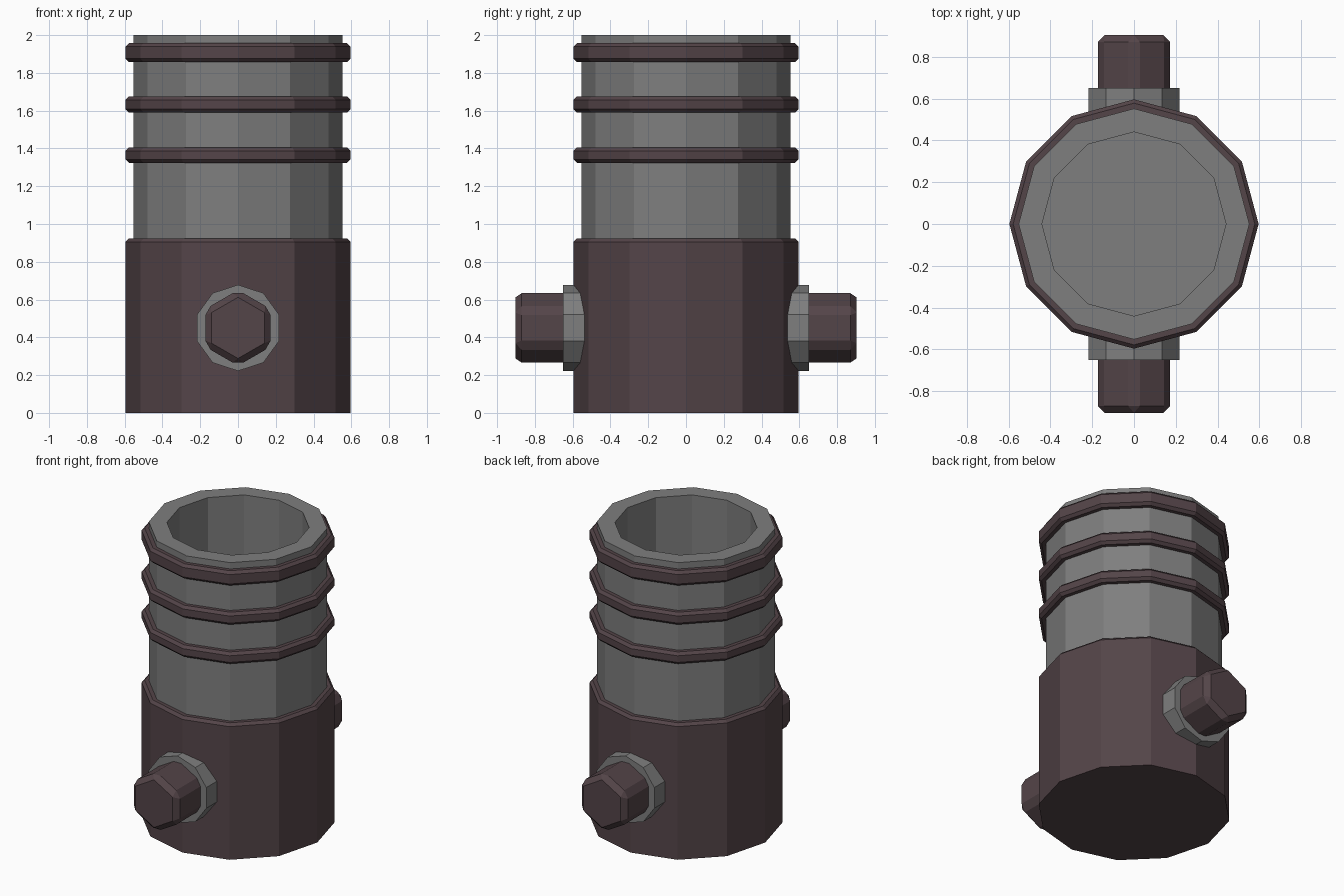
import bpy, bmesh, math
from mathutils import Matrix

if "Cube" in bpy.data.objects:
    bpy.data.objects.remove(bpy.data.objects["Cube"])


def material(name, color):
    m = bpy.data.materials.new(name)
    m.diffuse_color = (*color, 1)
    m.use_nodes = True
    m.node_tree.nodes["Principled BSDF"].inputs["Base Color"].default_value = m.diffuse_color
    return m


GREY = material("grey metal", (0.21, 0.21, 0.21))
BROWN = material("dark brown metal", (0.088, 0.058, 0.065))


def finish(name, bm, mat):
    bmesh.ops.recalc_face_normals(bm, faces=bm.faces)
    me = bpy.data.meshes.new(name)
    bm.to_mesh(me)
    bm.free()
    me.materials.append(mat)
    ob = bpy.data.objects.new(name, me)
    bpy.context.collection.objects.link(ob)
    return ob


def lathe(name, profile, mat, closed=False, sides=12):
    """Revolve (radius, z) points about z; open profiles get end caps."""
    bm = bmesh.new()
    rings = [[bm.verts.new((r * math.cos(2 * math.pi * i / sides),
                            r * math.sin(2 * math.pi * i / sides), z))
              for i in range(sides)] for r, z in profile]
    pairs = list(zip(rings, rings[1:]))
    if closed:
        pairs.append((rings[-1], rings[0]))
    else:
        bm.faces.new(rings[0])
        bm.faces.new(rings[-1])
    for a, b in pairs:
        for i in range(sides):
            j = (i + 1) % sides
            bm.faces.new((a[i], a[j], b[j], b[i]))
    return finish(name, bm, mat)


def side_rod(name, sides, radius, y0, y1, side, mat, bevel=0):
    """Prism along y at trunnion height, with a corner pointing up."""
    bm = bmesh.new()
    bmesh.ops.create_cone(bm, cap_ends=True, segments=sides, radius1=radius,
                          radius2=radius, depth=y1 - y0)
    top = max(bm.verts, key=lambda v: round(v.co.y, 4)).co
    turn = math.pi / 2 - math.atan2(top.y, top.x)
    rot = Matrix.Rotation(math.pi / 2, 4, 'X') @ Matrix.Rotation(turn, 4, 'Z')
    place = Matrix.Translation((0, side * (y0 + y1) / 2, 0.45))
    bmesh.ops.transform(bm, matrix=place @ rot, verts=bm.verts)
    if bevel:
        bmesh.ops.bevel(bm, geom=bm.edges[:], offset=bevel, segments=1,
                        affect='EDGES', profile=0.5)
    return finish(name, bm, mat)


R, TUBE, BORE, C = 0.596, 0.552, 0.44, 0.018

# Heavy base with a chamfered upper rim
lathe("base", [(R, 0), (R, 0.923 - C), (R - C, 0.923), (0.5, 0.923)], BROWN)

# Hollow barrel with a floor
lathe("barrel", [(TUBE, 0.85), (TUBE, 2), (BORE, 2), (BORE, 0.93)], GREY)

# Three chamfered bands
for n, (lo, hi) in enumerate([(1.324, 1.405), (1.591, 1.675), (1.857, 1.957)]):
    lathe(f"band_{n + 1}", [(0.53, lo), (R - C, lo), (R, lo + C), (R, hi - C),
                            (R - C, hi), (0.53, hi)], BROWN, closed=True)

# Collars and bevelled hexagonal pins on front and back
for label, s in (("front", -1), ("back", 1)):
    side_rod(f"{label}_collar", 10, 0.228, 0.48, 0.65, s, GREY)
    side_rod(f"{label}_pin", 6, 0.2, 0.45, 0.903, s, BROWN, 0.033)
